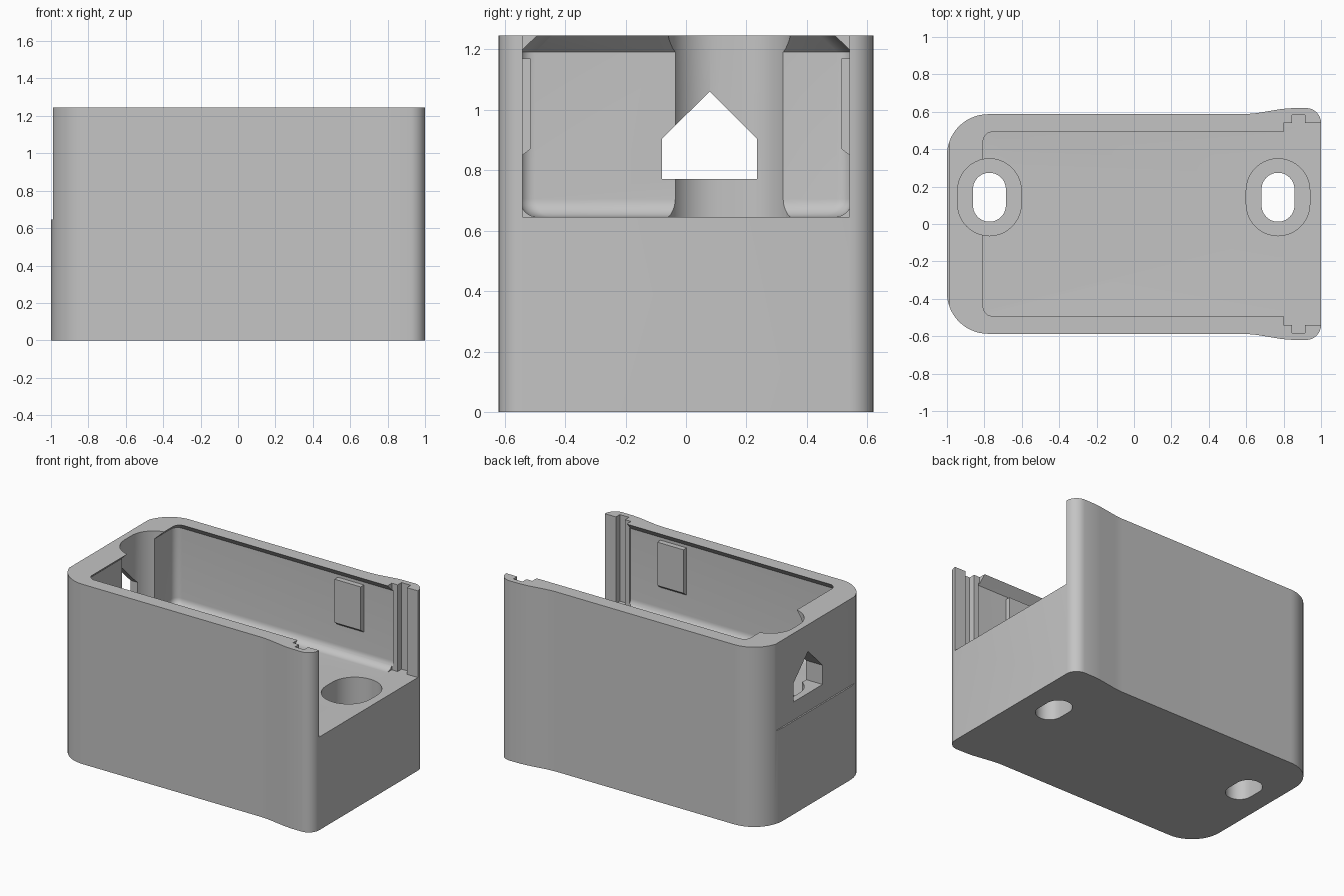
import bpy, bmesh
from math import sin, cos, pi

if "Cube" in bpy.data.objects:
    bpy.data.objects.remove(bpy.data.objects["Cube"])

HEIGHT, FLOOR = 1.245, 0.645

grey = bpy.data.materials.new("light grey plastic")
grey.use_nodes = True
GREY = (0.55, 0.55, 0.55, 1)
grey.diffuse_color = GREY
grey.node_tree.nodes["Principled BSDF"].inputs["Base Color"].default_value = GREY


def loft(name, rings):
    """Closed solid through matching rings of 3D points."""
    bm = bmesh.new()
    loops = [[bm.verts.new(p) for p in ring] for ring in rings]
    n = len(loops[0])
    for a, b in zip(loops, loops[1:]):
        for i in range(n):
            j = (i + 1) % n
            bm.faces.new((a[i], a[j], b[j], b[i]))
    bm.faces.new(loops[0][::-1])
    bm.faces.new(loops[-1])
    bmesh.ops.recalc_face_normals(bm, faces=bm.faces)
    mesh = bpy.data.meshes.new(name)
    bm.to_mesh(mesh)
    bm.free()
    mesh.materials.append(grey)
    obj = bpy.data.objects.new(name, mesh)
    bpy.context.collection.objects.link(obj)
    return obj


def prism_z(name, pts, z0, z1):
    return loft(name, [[(x, y, z) for x, y in pts] for z in (z0, z1)])


def prism_x(name, pts, x0, x1):
    return loft(name, [[(x, y, z) for y, z in pts] for x in (x0, x1)])


def box(name, x0, x1, y0, y1, z0, z1):
    return prism_z(name, [(x0, y0), (x1, y0), (x1, y1), (x0, y1)], z0, z1)


def arc(cx, cy, r, a0, a1, steps=12):
    """Arc points, angles in quarter turns."""
    return [(cx + r * cos((a0 + (a1 - a0) * i / steps) * pi / 2),
             cy + r * sin((a0 + (a1 - a0) * i / steps) * pi / 2))
            for i in range(steps + 1)]


def mirrored(half):
    """Complete an outline from its +y half."""
    return half + [(x, -y) for x, y in reversed(half)]


def stadium(cx, cy, r, straight):
    return (arc(cx, cy + straight, r, 0, 2, 20) +
            arc(cx, cy - straight, r, 2, 4, 20))


def cut(target, cutter):
    mod = target.modifiers.new("cut", "BOOLEAN")
    mod.operation = "DIFFERENCE"
    mod.solver = "EXACT"
    mod.object = cutter
    bpy.context.view_layer.objects.active = target
    bpy.ops.object.modifier_apply(modifier=mod.name)
    bpy.data.objects.remove(cutter)
    bpy.context.view_layer.update()


# Body: rounded at one end, flared at the open end
half = arc(1 - 0.08, 0.54, 0.08, 0, 1, 8)
half += [(0.84, 0.619), (0.79, 0.615), (0.65, 0.592), (0.59, 0.587)]
half += arc(-0.78, 0.367, 0.22, 1, 2, 14)
body = prism_z("housing_body", mirrored(half), 0, HEIGHT)


# Cavity: filleted floor, overhanging lip at the rim
def cavity_ring(z, inset):
    y, x = 0.55 - inset, -0.865 + inset
    pts = mirrored([(0.81, y)] + arc(x + 0.05, y - 0.05, 0.05, 1, 2, 6))
    return [(px, py, z) for px, py in pts]


FILLET = 0.06
rings = []
for i in range(9):
    a = i / 8 * pi / 2
    rings.append(cavity_ring(FLOOR + FILLET * (1 - cos(a)), FILLET * (1 - sin(a))))
rings += [cavity_ring(HEIGHT - 0.055, 0), cavity_ring(HEIGHT, 0.058),
          cavity_ring(HEIGHT + 0.1, 0.058)]
cut(body, loft("cavity_cutter", rings))

# Open end with a sliding-panel groove in each side
opening = [(1.1, 0.54), (0.915, 0.54), (0.915, 0.583), (0.845, 0.583),
           (0.845, 0.54), (0.8, 0.54)]
cut(body, prism_z("opening_cutter", mirrored(opening), FLOOR, HEIGHT + 0.1))

# Upper part of the closed end sits slightly back
cut(body, box("setback_cutter", -1.1, -0.99, -1, 1, FLOOR, HEIGHT + 0.1))

# Screw holes: wide access bore above a narrow through slot
for x in (-0.773, 0.77):
    cut(body, prism_z("bore_cutter", stadium(x, 0.143, 0.17, 0.036), 0.2, HEIGHT + 0.1))
    cut(body, prism_z("slot_cutter", stadium(x, 0.143, 0.088, 0.043), -0.1, 0.3))

# Gabled cable window in the closed end
gable = [(-0.08, 0.77), (0.235, 0.77), (0.235, 0.903), (0.078, 1.06), (-0.08, 0.903)]
cut(body, prism_x("window_cutter", gable, -1.1, -0.75))

# Retaining pads inside the long walls
parts = [body]
for name, s in (("left_pad", 1), ("right_pad", -1)):
    profile = [(s * 0.56, 0.835), (s * 0.514, 0.87), (s * 0.514, 1.17), (s * 0.56, 1.17)]
    parts.append(prism_x(name, profile, 0.38, 0.58))

# Smooth curved surfaces, keep hard edges
bpy.context.view_layer.update()
bpy.ops.object.select_all(action="DESELECT")
for obj in parts:
    obj.select_set(True)
bpy.context.view_layer.objects.active = body
bpy.ops.object.shade_smooth_by_angle(angle=pi / 7)
